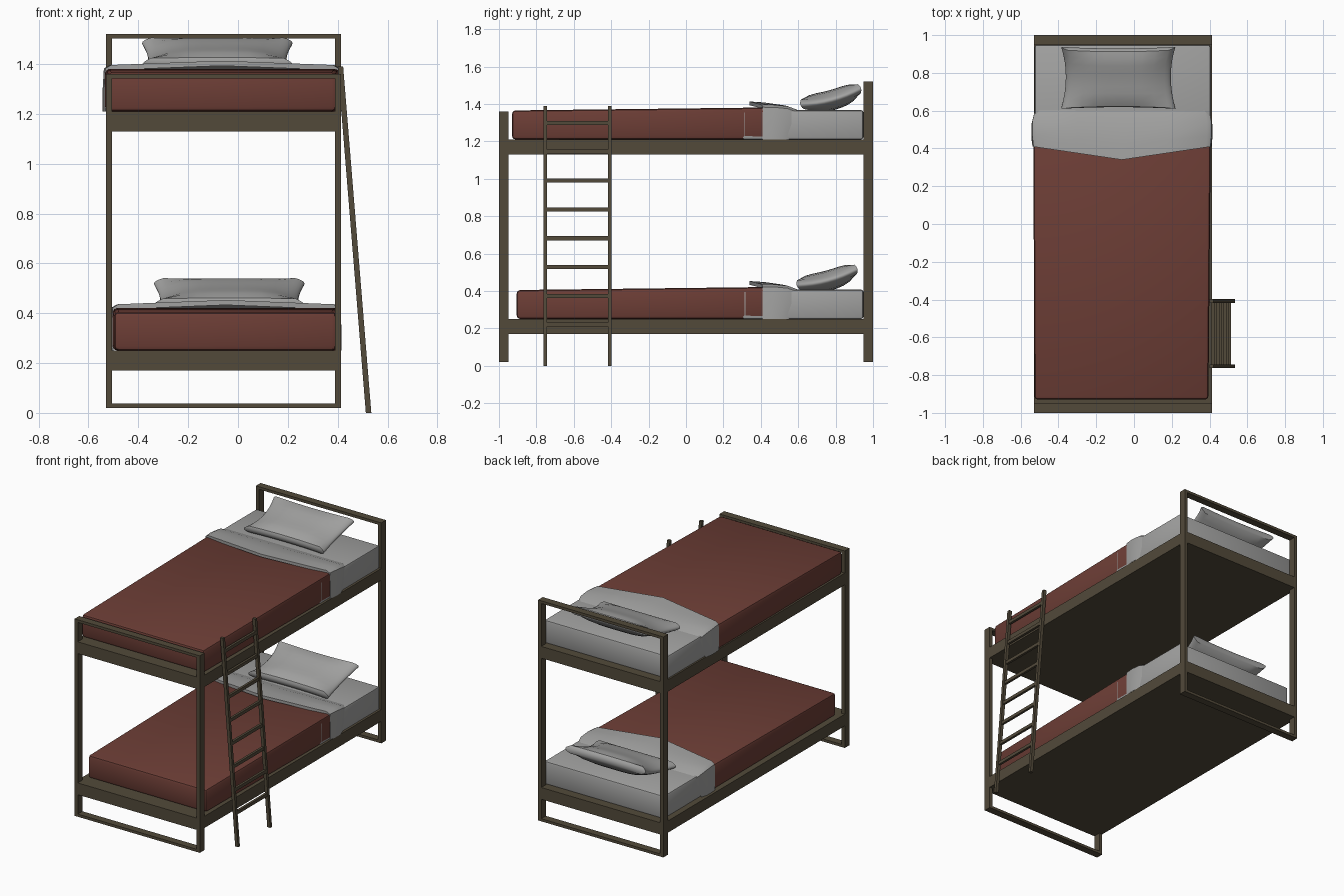
import bpy, bmesh, math
from mathutils import Vector, Matrix

if "Cube" in bpy.data.objects:
    bpy.data.objects.remove(bpy.data.objects["Cube"])


def material(name, rgb):
    m = bpy.data.materials.new(name)
    m.use_nodes = True
    m.diffuse_color = (*rgb, 1)
    m.node_tree.nodes["Principled BSDF"].inputs["Base Color"].default_value = (*rgb, 1)
    return m


wood = material("dark brown frame", (0.085, 0.068, 0.042))
red = material("red blanket", (0.150, 0.047, 0.036))
linen = material("grey linen", (0.36, 0.36, 0.355))


def finish(bm, name, mat, smooth=False):
    bmesh.ops.recalc_face_normals(bm, faces=bm.faces)
    me = bpy.data.meshes.new(name)
    bm.to_mesh(me)
    bm.free()
    me.materials.append(mat)
    ob = bpy.data.objects.new(name, me)
    bpy.context.collection.objects.link(ob)
    if smooth:
        bpy.ops.object.select_all(action='DESELECT')
        ob.select_set(True)
        bpy.context.view_layer.objects.active = ob
        bpy.ops.object.shade_smooth_by_angle(angle=math.radians(40))
    return ob


def box(name, lo, hi, mat, bevel=0, shape=None):
    """Box between two corners, optionally reshaped and rounded."""
    bm = bmesh.new()
    bmesh.ops.create_cube(bm, size=1)
    lo, hi = Vector(lo), Vector(hi)
    for v in bm.verts:
        v.co = Vector([lo[i] + (v.co[i] + 0.5) * (hi[i] - lo[i]) for i in range(3)])
        if shape:
            shape(v.co)
    if bevel:
        bmesh.ops.bevel(bm, geom=bm.edges[:], offset=bevel, segments=2,
                        profile=0.5, affect='EDGES')
    return finish(bm, name, mat, bool(bevel))


LEFT, RIGHT = -0.53, 0.413
POST, RAIL, FLOOR = 0.024, 0.018, 0.02

# End frames: two posts, a floor rail and a top rail
for end, y0, top in (("foot", -1, 1.36), ("head", 0.95, 1.52)):
    y1 = y0 + 0.05
    for side, x in (("right", LEFT), ("left", RIGHT - POST)):
        box(f"{end}_post_{side}", (x, y0, FLOOR), (x + POST, y1, top), wood)
    for part, z in (("floor", FLOOR), ("top", top - RAIL)):
        box(f"{end}_{part}_rail", (LEFT + POST, y0, z), (RIGHT - POST, y1, z + RAIL), wood)


def fold(name, x0, x1, base):
    """Turned-back sheet: draped strip with a pointed front edge."""
    bm = bmesh.new()
    xm = (x0 + x1) / 2
    w = (x1 - x0) / 2
    # across: fraction of half width, share of height
    path = [(-1, 0), (-1, 0.5), (-0.99, 0.93), (-0.94, 1), (-0.5, 1), (0, 1),
            (0.5, 1), (0.94, 1), (0.99, 0.93), (1, 0.5), (1, 0)]
    # along: how far back, top height, side inset
    stations = [(0, 0.165, 0.012), (0, 0.185, 0.006), (0.3, 0.185, 0), (0.7, 0.177, 0),
                (1, 0.155, 0.014)]
    rows = []
    for t, h, inset in stations:
        row = []
        for u, k in path:
            front = 0.41 - 0.07 * (1 - abs(u))
            back = 0.55 + 0.055 * k
            lift = 0.018 * (1 - abs(u)) * (1 - t)
            row.append(bm.verts.new((xm + u * (w - inset), front + t * (back - front),
                                     base + k * (h + lift))))
        rows.append(row)
    for a, b in zip(rows, rows[1:]):
        for i in range(len(path) - 1):
            bm.faces.new((a[i], a[i + 1], b[i + 1], b[i]))
    return finish(bm, name, linen, True)


def pillow(name, centre, hx, hy):
    """Plump cushion with pinched sides, sagging in the middle and tilted up."""
    bm = bmesh.new()
    bmesh.ops.create_cube(bm, size=2)
    bmesh.ops.subdivide_edges(bm, edges=bm.edges[:], cuts=7, use_grid_fill=True)
    tilt = Matrix.Rotation(math.radians(15), 3, 'X')
    for v in bm.verts:
        u, s, k = v.co
        plump = (1 - u ** 4) * (1 - s ** 4)
        thick = 0.026 + 0.028 * plump
        bulge = 1 - 0.12 * k * k
        x = u * hx * (1 - 0.08 * (1 - s * s)) * bulge
        y = s * hy * (1 - 0.05 * (1 - u * u)) * (1 - 0.06 * k * k)
        v.co = tilt @ Vector((x, y, k * thick + 0.02 * s * s - 0.008)) + Vector(centre)
    return finish(bm, name, linen, True)


# Two bunks: base, mattress, blanket, turned-back sheet and pillow
bunks = (("lower", 0.25, -0.50, 0.405, -0.905, (-0.035, 0.757, 0.463)),
         ("upper", 1.21, -0.53, 0.405, -0.93, (-0.083, 0.777, 1.428)))
for name, z, x0, x1, foot, spot in bunks:
    box(f"{name}_bunk_base", (LEFT, -1, z - 0.08), (RIGHT, 1, z), wood)
    box(f"{name}_mattress", (x0 + 0.004, 0.3, z), (x1, 0.948, z + 0.157), linen, 0.012)

    def slope(co):
        if co.y > 0 and co.z > z + 0.1:
            co.z += 0.016
        if co.y < 0:
            co.x += 0.006 if co.x < 0 else -0.012
    box(f"{name}_blanket", (x0 - 0.003, foot, z), (x1 + 0.001, 0.43, z + 0.155), red, 0.018, slope)
    fold(f"{name}_sheet_fold", x0 - 0.013, x1 + 0.01, z)
    pillow(f"{name}_pillow", spot, 0.302, 0.168)

# Leaning ladder
LADDER_TOP = 1.39


def lean(z):
    return 0.524 - 0.113 * z / LADDER_TOP


def slant(co):
    co.x += lean(co.z)


for side, y in (("front", -0.763), ("back", -0.418)):
    box(f"ladder_rail_{side}", (-0.011, y, 0), (0.011, y + 0.02, LADDER_TOP), wood, shape=slant)
for i in range(8):
    z = 0.22 + 0.154 * i
    box(f"ladder_rung_{i + 1}", (lean(z) - 0.008, -0.745, z - 0.011),
        (lean(z) + 0.008, -0.416, z + 0.011), wood)
